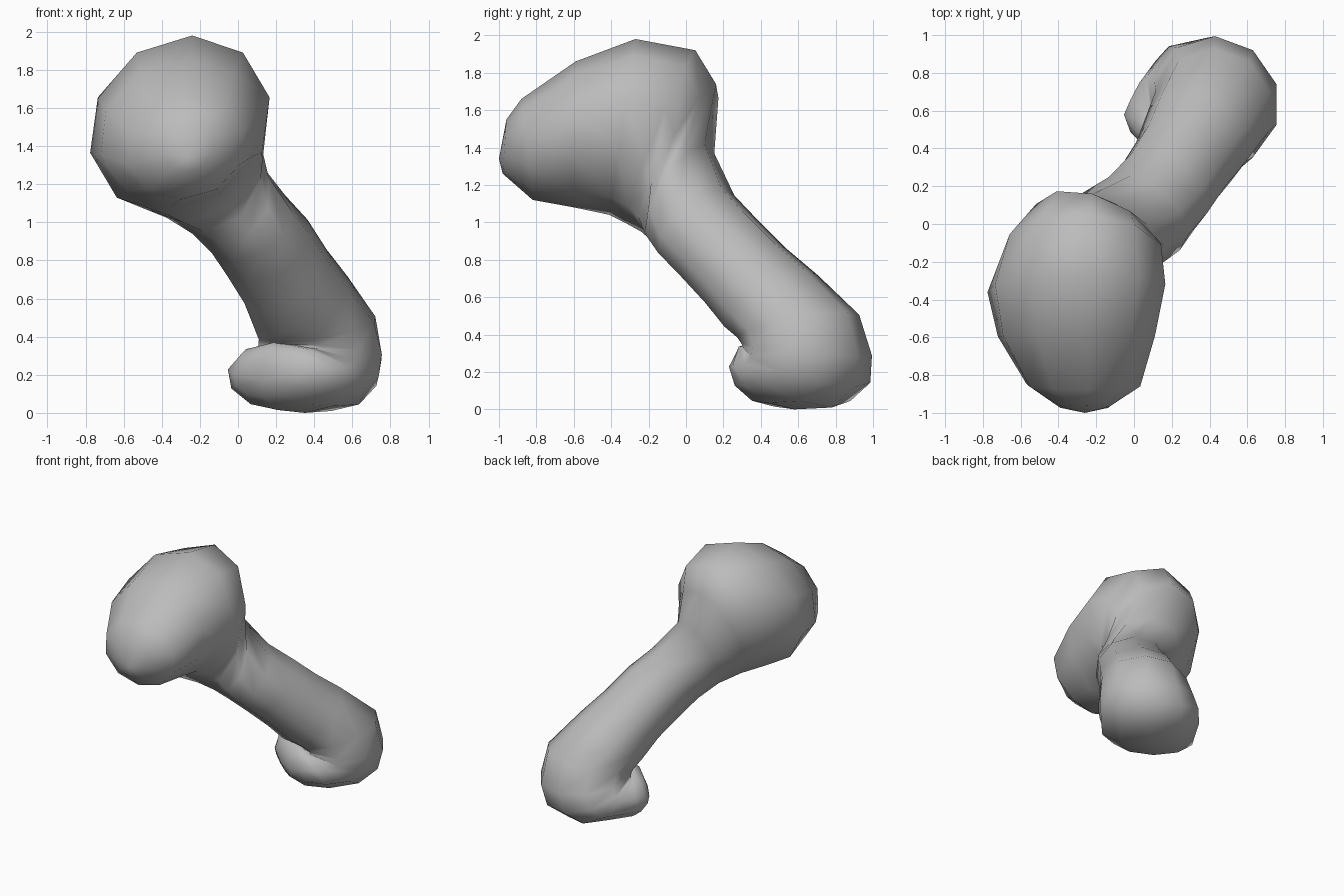
import bpy
import bmesh
from math import cos, sin, pi, radians
from mathutils import Vector

SIDES = 10
SHAFT_TURN = -38

default_cube = bpy.data.objects.get("Cube")
if default_cube:
    bpy.data.objects.remove(default_cube, do_unlink=True)


def make_material(name, colour):
    material = bpy.data.materials.new(name)
    material.use_nodes = True
    material.diffuse_color = colour
    for node in material.node_tree.nodes:
        if node.type == 'BSDF_PRINCIPLED':
            node.inputs["Base Color"].default_value = colour
    return material


def add_ring(bm, inner, outer, half_width, turn):
    """Oval ring spanning two opposite points, its sides turned about z."""
    inner, outer = Vector(inner), Vector(outer)
    centre, reach = (inner + outer) / 2, (outer - inner) / 2
    side = Vector((cos(radians(turn)), sin(radians(turn)), 0)) * half_width * 1.03
    ring = []
    for i in range(SIDES):
        angle = 2 * pi * i / SIDES
        ring.append(bm.verts.new(centre + reach * cos(angle) + side * sin(angle)))
    return ring


def add_cap(bm, ring, tip):
    pole = bm.verts.new(tip)
    for i in range(SIDES):
        bm.faces.new((ring[i], ring[(i + 1) % SIDES], pole))


def loft(name, sections, start_tip, end_tip, material):
    bm = bmesh.new()
    rings = [add_ring(bm, *section) for section in sections]
    for first, second in zip(rings, rings[1:]):
        for i in range(SIDES):
            j = (i + 1) % SIDES
            bm.faces.new((first[i], first[j], second[j], second[i]))
    add_cap(bm, rings[0], start_tip)
    add_cap(bm, rings[-1], end_tip)
    bmesh.ops.recalc_face_normals(bm, faces=bm.faces[:])
    for face in bm.faces:
        face.smooth = True
    mesh = bpy.data.meshes.new(name)
    bm.to_mesh(mesh)
    bm.free()
    mesh.materials.append(material)
    body = bpy.data.objects.new(name, mesh)
    bpy.context.collection.objects.link(body)
    return body


# Rounded head, reaching forward: inner point, outer point, half width, turn
head = [
    ((-.27, -.98, 1.26), (-.25, -.96, 1.55), .13, 0),
    ((-.3, -.82, 1.12), (-.24, -.88, 1.66), .3, 0),
    ((-.35, -.6, 1.08), (-.26, -.59, 1.86), .41, 0),
    ((-.37, -.41, 1.04), (-.24, -.27, 1.98), .46, 0),
    ((-.29, -.33, 1), (-.24, .05, 1.92), .41, -4),
    ((-.18, -.24, .95), (-.22, .16, 1.74), .33, -15),
]
# Slanting shaft
shaft = [
    ((-.09, -.17, .89), (-.08, .1, 1.42), .28, -27),
    ((-.02, -.08, .8), (.13, .19, 1.18), .265, -36),
    ((.05, .04, .68), (.26, .31, 1.05), .26, SHAFT_TURN),
    ((.14, .17, .54), (.36, .47, .89), .265, SHAFT_TURN),
    ((.2, .28, .41), (.46, .63, .75), .29, SHAFT_TURN),
]
# Heel curling under into a blunt toe
foot = [
    ((.22, .34, .37), (.61, .86, .52), .31, SHAFT_TURN),
    ((.23, .37, .36), (.63, .92, .28), .34, SHAFT_TURN),
    ((.22, .39, .36), (.59, .9, .12), .36, SHAFT_TURN),
    ((.21, .4, .37), (.49, .78, .01), .36, SHAFT_TURN),
    ((.19, .39, .37), (.35, .58, 0), .34, SHAFT_TURN),
    ((.15, .37, .34), (.21, .47, .015), .29, SHAFT_TURN),
    ((.12, .36, .26), (.14, .4, .08), .19, SHAFT_TURN),
]

grey = make_material("plain grey", (.5, .5, .5, 1))
loft("curved_body", head + shaft + foot, (-.26, -1, 1.34), (.12, .36, .17), grey)
